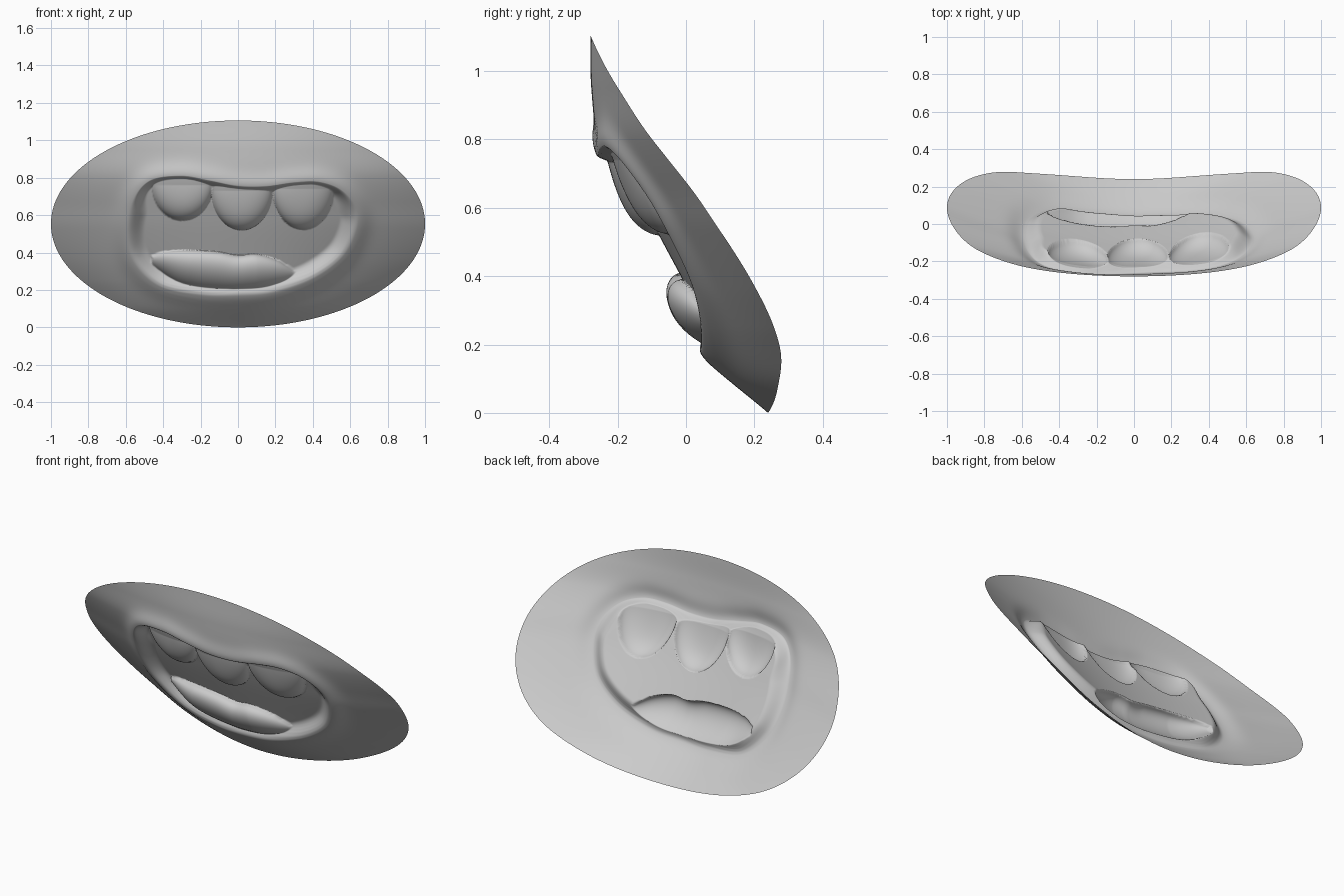
import bpy, math
from mathutils import Vector, kdtree

if "Cube" in bpy.data.objects:
    bpy.data.objects.remove(bpy.data.objects["Cube"])


def catmull(p0, p1, p2, p3, t):
    return 0.5 * (2 * p1 + (p2 - p0) * t + (2 * p0 - 5 * p1 + 4 * p2 - p3) * t * t
                  + (3 * p1 - p0 - 3 * p2 + p3) * t ** 3)


def curve(x, xs, ys):
    """Smooth interpolation through a few points (cubic Hermite)."""
    if x <= xs[0]:
        return ys[0]
    if x >= xs[-1]:
        return ys[-1]
    n = len(xs)
    i = max(k for k in range(n - 1) if xs[k] <= x)

    def slope(k):
        a, b = max(k - 1, 0), min(k + 1, n - 1)
        return (ys[b] - ys[a]) / (xs[b] - xs[a])
    h = xs[i + 1] - xs[i]
    t = (x - xs[i]) / h
    return ((2 * t ** 3 - 3 * t * t + 1) * ys[i] + (t ** 3 - 2 * t * t + t) * h * slope(i)
            + (3 * t * t - 2 * t ** 3) * ys[i + 1] + (t ** 3 - t * t) * h * slope(i + 1))


def smooth(t):
    t = min(max(t, 0), 1)
    return t * t * (3 - 2 * t)


# Crest line of the lips (x, z)
LIP = [(-.47, .785), (-.3, .81), (-.15, .785), (0, .757), (.15, .755), (.3, .775), (.43, .778),
       (.55, .735), (.63, .64), (.635, .53), (.56, .38), (.4, .26), (.19, .185), (0, .168),
       (-.2, .172), (-.42, .22), (-.555, .345), (-.595, .5), (-.565, .67)]
STEPS = 18
rim = []
for i in range(len(LIP)):
    p = [Vector(LIP[(i + k) % len(LIP)]) for k in (-1, 0, 1, 2)]
    rim += [catmull(*p, j / STEPS) for j in range(STEPS)]
N = len(rim)
tree = kdtree.KDTree(N)
for i, p in enumerate(rim):
    tree.insert((p.x, 0, p.y), i)
tree.balance()

RECESS = 0.045
TEETH = [(-.298, .162, .76, .573), (.02, .163, .73, .52), (.348, .162, .74, .523)]


# Bowed, tilted face sheet
def base(x, z):
    mid = curve(z, [0, .1, .2, .4, .6, .8, .95, 1.106],
                [.24, .125, .05, -.06, -.165, -.255, -.277, -.28])
    bow = curve(z, [0, .13, .25, .37, .53, .67, .8, .95, 1.106],
                [.51, .45, .364, .302, .257, .236, .212, .17, .11])
    return mid + bow * x * x * (1 - .1 * x * x)


# Forward bulge of each tooth, fuller towards the tip
def tooth(x, z):
    best = 0
    for cx, hw, top, bottom in TEETH:
        u, v = (x - cx) / hw, max(0, (top - z) / (top - bottom))
        r = math.sqrt(u * u + v * v)
        if r < 1:
            best = max(best, (.045 + .04 * v) * math.sqrt(1 - r ** 3))
    return best


# Forward bulge of the tongue
def tongue(x, z):
    if not -.46 < x < .33:
        return 0
    top = curve(x, [-.46, -.38, -.25, -.1, 0, .1, .22, .33],
                [.385, .405, .412, .402, .384, .39, .355, .285])
    low = curve(x, [-.46, -.3, -.1, .1, .25, .33], [.33, .225, .19, .19, .225, .28])
    h = (top - low) / 2
    if h < .002:
        return 0
    v = (z - low - h) / h
    return .085 * min(1, h / .1) * (1 - v * v) ** .55 if abs(v) < 1 else 0


def height(x, z, inside):
    d = tree.find((x, 0, z))[2]
    ridge = .024
    if not inside:
        return base(x, z) - ridge * math.exp(-(d / .06) ** 2)
    w = .04 + .06 * smooth((.75 - z) / .15)
    lip = ridge - (ridge + RECESS) * smooth(d / w)
    return base(x, z) - max(lip, -RECESS + tooth(x, z), -RECESS + tongue(x, z))


# Rings: mouth centre -> lip crest -> elliptical outer edge
centre = Vector((.02, .5))
A, B, ZC = 1.0, .553, .553


def outer(p):
    d = p - centre
    a = (d.x / A) ** 2 + (d.y / B) ** 2
    b = centre.x * d.x / A ** 2 + (centre.y - ZC) * d.y / B ** 2
    c = (centre.x / A) ** 2 + ((centre.y - ZC) / B) ** 2 - 1
    return centre + d * ((-b + math.sqrt(b * b - a * c)) / a)


edge = [outer(p) for p in rim]
INNER, OUTER = 110, 30
verts = [(centre.x, height(centre.x, centre.y, True), centre.y)]
for r in range(1, INNER + OUTER + 1):
    for p, e in zip(rim, edge):
        if r <= INNER:
            q = centre.lerp(p, r / INNER)
        else:
            q = p.lerp(e, ((r - INNER) / OUTER) ** 1.4)
        verts.append((q.x, height(q.x, q.y, r <= INNER), q.y))
faces = []
for i in range(N):
    j = (i + 1) % N
    faces.append((0, 1 + i, 1 + j))
    for r in range(INNER + OUTER - 1):
        a, b = 1 + r * N, 1 + (r + 1) * N
        faces.append((a + i, b + i, b + j, a + j))

mesh = bpy.data.meshes.new("mouth_sheet")
mesh.from_pydata(verts, [], faces)
mesh.update()
# Make the front side face -y
if sum(p.normal.y * p.area for p in mesh.polygons) > 0:
    mesh.flip_normals()
for p in mesh.polygons:
    p.use_smooth = True
obj = bpy.data.objects.new("mouth_sheet", mesh)
bpy.context.collection.objects.link(obj)
